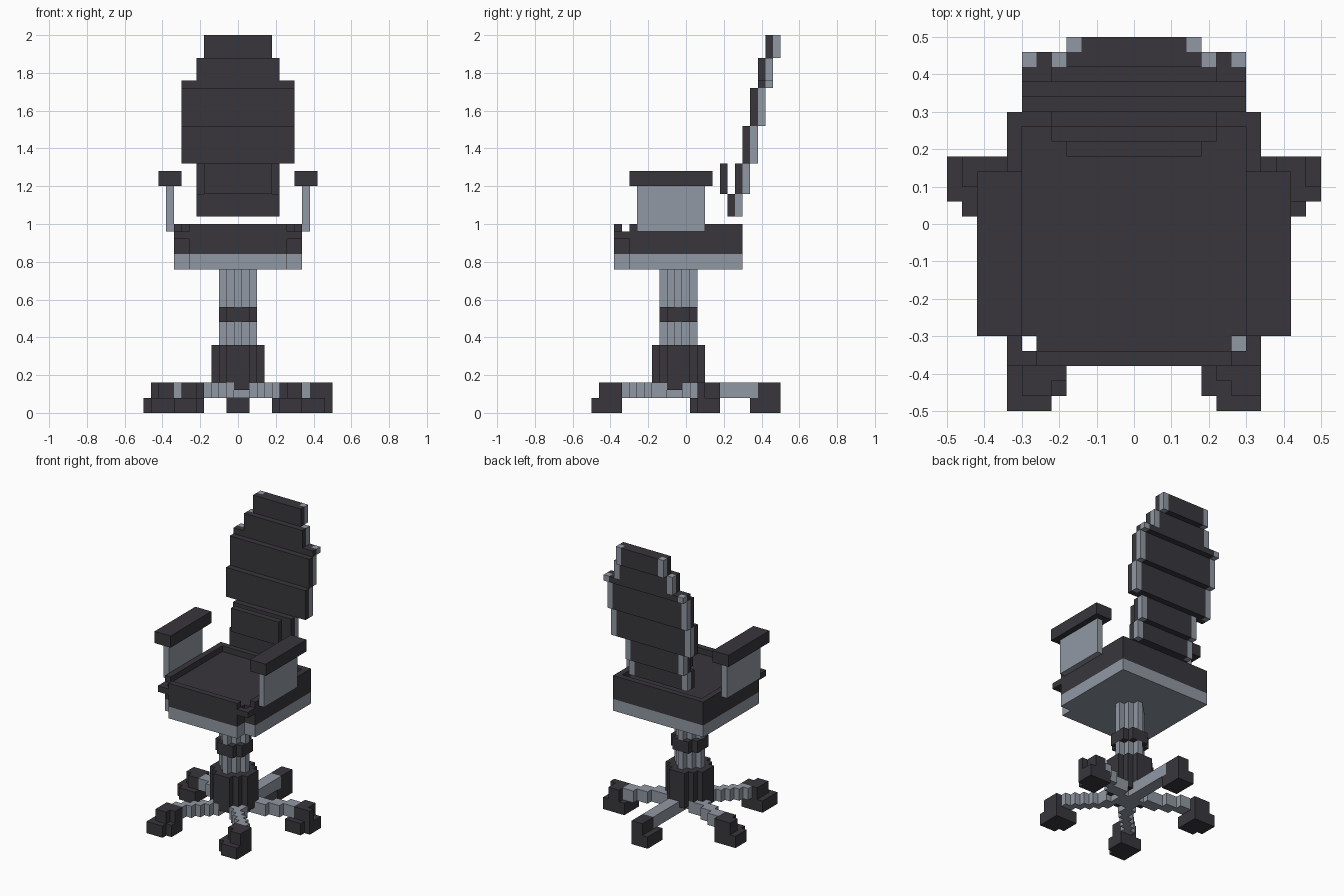
import bpy, bmesh
from mathutils import Vector

if "Cube" in bpy.data.objects:
    bpy.data.objects.remove(bpy.data.objects["Cube"], do_unlink=True)

U = 0.04       # block size
CY = -0.04     # y of the pedestal axis


def material(name, rgb):
    m = bpy.data.materials.new(name)
    m.use_nodes = True
    col = (*rgb, 1.0)
    m.diffuse_color = col
    bsdf = m.node_tree.nodes["Principled BSDF"]
    bsdf.inputs["Base Color"].default_value = col
    bsdf.inputs["Roughness"].default_value = 0.7
    return m


DARK = material("charcoal", (0.040, 0.037, 0.045))
LIGHT = material("steel grey", (0.285, 0.315, 0.370))


def finish(name, bm, mat):
    bmesh.ops.recalc_face_normals(bm, faces=bm.faces)
    me = bpy.data.meshes.new(name)
    bm.to_mesh(me)
    bm.free()
    me.materials.append(mat)
    ob = bpy.data.objects.new(name, me)
    bpy.context.collection.objects.link(ob)
    return ob


def boxes(name, mat, items):
    """One object from boxes given as (x0, x1, y0, y1, z0, z1)."""
    bm = bmesh.new()
    for x0, x1, y0, y1, z0, z1 in items:
        vs = bmesh.ops.create_cube(bm, size=1)["verts"]
        for v in vs:
            v.co = Vector(((x0 + x1) / 2 + v.co.x * (x1 - x0),
                           (y0 + y1) / 2 + v.co.y * (y1 - y0),
                           (z0 + z1) / 2 + v.co.z * (z1 - z0)))
    return finish(name, bm, mat)


def cells(name, mat, squares, z0, z1):
    """One object from grid squares (i, j) raised from z0 to z1."""
    bm = bmesh.new()
    for i, j in sorted(squares):
        x, y = i * U, CY + j * U
        bm.faces.new([bm.verts.new((x + a * U / 2, y + b * U / 2, z0))
                      for a, b in ((-1, -1), (1, -1), (1, 1), (-1, 1))])
    bmesh.ops.remove_doubles(bm, verts=bm.verts, dist=0.001)
    top = bmesh.ops.extrude_face_region(bm, geom=bm.faces[:], use_keep_orig=True)
    for v in top["geom"]:
        if isinstance(v, bmesh.types.BMVert):
            v.co.z = z1
    bmesh.ops.dissolve_limit(bm, angle_limit=0.01, verts=bm.verts, edges=bm.edges)
    return finish(name, bm, mat)


def disc(widths):
    """Blocky round section from the width of each row."""
    h = len(widths) // 2
    return {(i, j - h) for j, w in enumerate(widths)
            for i in range(-(w // 2), w // 2 + 1)}


def mirror(items, centre=0.0):
    return [(2 * centre - b[1], 2 * centre - b[0], *b[2:]) for b in items]


# Star base: five stepped legs, two blocks wide
legs = {(i, j) for i in (0, 1) for j in range(-2, 11)}
for i in range(1, 10):
    j = int(0.4 * (i - 0.5))
    legs |= {(a, b) for a in (i, 1 - i) for b in (j, j + 1)}
for j in range(0, 8):
    i = round(0.8 * j)
    legs |= {(a, -j) for a in (i, i + 1, 1 - i, -i)}
legs -= {(0, -2), (1, -2)}
cells("base_legs", LIGHT, legs, 0.08, 0.16)

# Casters: low foot with a smaller block over it
side_foot = [(0.34, 0.46, 0.02, 0.18, 0, 0.08), (0.46, 0.50, 0.06, 0.18, 0, 0.08)]
side_cap = [(0.38, 0.46, 0.06, 0.18, 0.08, 0.16), (0.46, 0.50, 0.06, 0.10, 0.08, 0.16)]
side_cap_r = [(-0.42, -0.34, 0.06, 0.18, 0.08, 0.16), (-0.46, -0.42, 0.10, 0.18, 0.08, 0.16)]
front_foot = [(0.22, 0.34, -0.50, -0.34, 0, 0.08), (0.18, 0.22, -0.46, -0.34, 0, 0.08)]
front_cap = [(0.22, 0.34, -0.42, -0.34, 0.08, 0.16), (0.26, 0.34, -0.46, -0.42, 0.08, 0.16)]
front_cap_r = [(-0.30, -0.18, -0.42, -0.34, 0.08, 0.16), (-0.30, -0.22, -0.46, -0.42, 0.08, 0.16)]
boxes("side_caster_left", DARK, side_foot + side_cap)
boxes("side_caster_right", DARK, mirror(side_foot) + side_cap_r)
boxes("front_caster_left", DARK, front_foot + front_cap)
boxes("front_caster_right", DARK, mirror(front_foot) + front_cap_r)
boxes("back_caster", DARK, [(-0.06, 0.06, 0.34, 0.50, 0, 0.08),
                            (-0.02, 0.06, 0.38, 0.50, 0.08, 0.16)])

# Pedestal: hub, lower tube, collar, upper tube
hub = disc([3, 5, 7, 7, 7, 5, 3])
thin = disc([1, 3, 5, 3, 1])
cells("hub", DARK, hub, 0.16, 0.36)
cells("hub_skirt", DARK, hub - legs, 0.12, 0.16)
cells("lower_tube", LIGHT, thin, 0.36, 0.48)
cells("collar", DARK, disc([3, 5, 5, 5, 3]), 0.48, 0.56)
cells("upper_tube", LIGHT, thin, 0.56, 0.76)

# Seat: pan and cushion share a plan with notched front corners
plan = ((-0.34, 0.34, -0.30, 0.30), (-0.26, 0.26, -0.38, -0.30))
boxes("seat_pan", LIGHT, [(*p, 0.76, 0.84) for p in plan])
boxes("seat_cushion", DARK, [(*p, 0.84, 0.96) for p in plan])
side_rim = [(0.30, 0.34, -0.30, 0.26, 0.96, 1.0)]
boxes("seat_rim", DARK, side_rim + mirror(side_rim) + [
    (-0.34, 0.34, 0.26, 0.30, 0.96, 1.0),
    (-0.26, 0.26, -0.38, -0.34, 0.96, 1.0)])
corner = [(0.30, 0.34, -0.38, -0.30, 0.92, 0.96),
          (0.26, 0.30, -0.38, -0.34, 0.92, 0.96)]
boxes("seat_corner_trim", DARK, corner + mirror(corner))

# Armrests
for side, flip in (("left", False), ("right", True)):
    post = [(0.34, 0.38, -0.26, 0.10, 0.96, 1.20)]
    pad = [(0.30, 0.42, -0.30, 0.14, 1.20, 1.28)]
    boxes("arm_post_" + side, LIGHT, mirror(post) if flip else post)
    boxes("arm_pad_" + side, DARK, mirror(pad) if flip else pad)

# Backrest: stepped rows (z0, z1, half width, front y) with pale rear edges
rows = [(1.04, 1.16, 0.22, 0.22), (1.16, 1.32, 0.22, 0.26),
        (1.32, 1.52, 0.30, 0.30), (1.52, 1.72, 0.30, 0.34),
        (1.72, 1.76, 0.30, 0.38), (1.76, 1.88, 0.22, 0.38),
        (1.88, 2.00, 0.18, 0.42)]
pads, edges = [], []
for z0, z1, w, y in rows:
    pads += [(-w, w, y, y + U, z0, z1),
             (-w + U, w - U, y + U, y + 2 * U, z0, z1)]
    edges.append((w - U, w, y + U, y + 2 * U, z0, z1))
boxes("backrest", DARK, pads)
boxes("backrest_edges", LIGHT, edges + mirror(edges))
boxes("lumbar_pad", DARK, [(-0.18, 0.18, 0.18, 0.22, 1.16, 1.32)])
